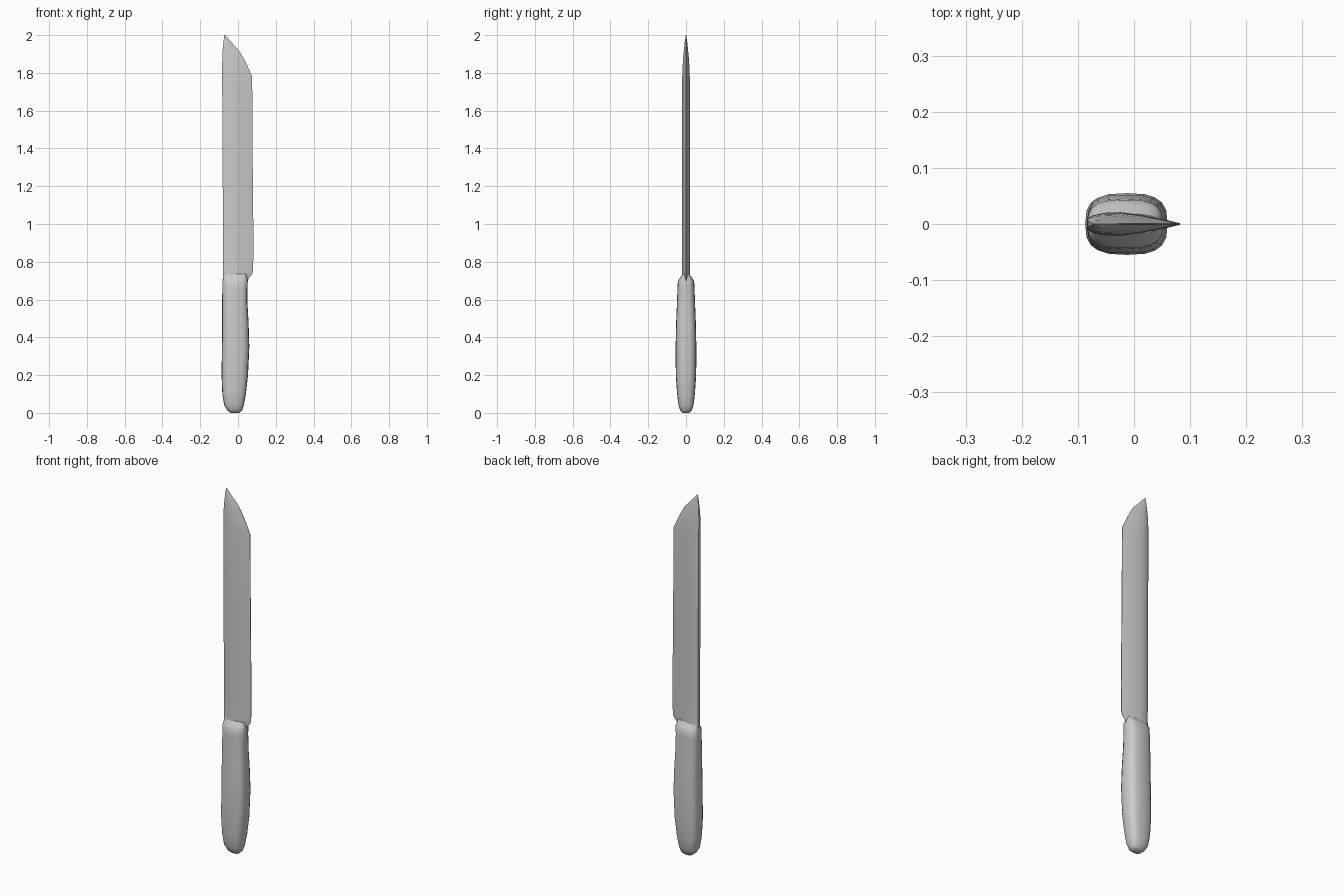
import bpy, bmesh, math

if "Cube" in bpy.data.objects:
    bpy.data.objects.remove(bpy.data.objects["Cube"])

# Single pale grey material
grey = bpy.data.materials.new("pale grey")
grey.use_nodes = True
colour = (0.6, 0.6, 0.6, 1)
grey.diffuse_color = colour
grey.node_tree.nodes["Principled BSDF"].inputs["Base Color"].default_value = colour


def loft(name, rows, section, angle):
    """Skin a section (u from 0 to 1, v from -1 to 1) through rows of (z, x0, x1, half depth)."""
    bm = bmesh.new()
    rings = [[bm.verts.new((x0 + u * (x1 - x0), v * d, z)) for u, v in section]
             for z, x0, x1, d in rows]
    n = len(section)
    for a, b in zip(rings, rings[1:]):
        for i in range(n):
            j = (i + 1) % n
            bm.faces.new((a[i], a[j], b[j], b[i]))
    bm.faces.new(rings[0][::-1])
    bm.faces.new(rings[-1])
    bmesh.ops.recalc_face_normals(bm, faces=bm.faces)
    mesh = bpy.data.meshes.new(name)
    bm.to_mesh(mesh)
    bm.free()
    mesh.materials.append(grey)
    obj = bpy.data.objects.new(name, mesh)
    bpy.context.collection.objects.link(obj)
    bpy.ops.object.select_all(action="DESELECT")
    obj.select_set(True)
    bpy.context.view_layer.objects.active = obj
    bpy.ops.object.shade_smooth_by_angle(angle=math.radians(angle))
    return obj


# Handle: rounded-box section, bulging grip and a rounded butt
def rounded(t, power=0.7):
    c, s = math.cos(t), math.sin(t)
    return (0.5 + 0.5 * math.copysign(abs(c) ** power, c),
            math.copysign(abs(s) ** power, s))


handle_section = [rounded(2 * math.pi * i / 20) for i in range(20)]
handle_rows = [
    (0.00, -0.040, 0.008, 0.018), (0.012, -0.056, 0.021, 0.030),
    (0.04, -0.073, 0.031, 0.040), (0.10, -0.083, 0.042, 0.047),
    (0.20, -0.087, 0.053, 0.054), (0.35, -0.085, 0.060, 0.055),
    (0.48, -0.084, 0.056, 0.052), (0.58, -0.084, 0.050, 0.048),
    (0.66, -0.083, 0.050, 0.045), (0.70, -0.083, 0.052, 0.043),
    (0.712, -0.080, 0.049, 0.034), (0.735, -0.078, 0.045, 0.018),
]
loft("handle", handle_rows, handle_section, 50)

# Blade: thick rounded spine on one side, thin cutting edge on the other
half = [(0.0, 0.45), (0.06, 0.75), (0.18, 0.95), (0.35, 1.0), (0.6, 0.75), (0.85, 0.35), (1.0, 0.06)]
blade_section = half + [(u, -v) for u, v in reversed(half)]
blade_rows = [
    (0.69, -0.080, 0.048, 0.022), (0.715, -0.080, 0.058, 0.022),
    (0.73, -0.080, 0.073, 0.021), (0.75, -0.079, 0.080, 0.020),
    (0.90, -0.080, 0.082, 0.021), (1.30, -0.081, 0.078, 0.021),
    (1.78, -0.084, 0.075, 0.020), (1.83, -0.084, 0.053, 0.018),
    (1.88, -0.083, 0.028, 0.015), (1.92, -0.081, 0.004, 0.011),
    (1.96, -0.077, -0.033, 0.007), (2.00, -0.073, -0.069, 0.001),
]
loft("blade", blade_rows, blade_section, 40)
